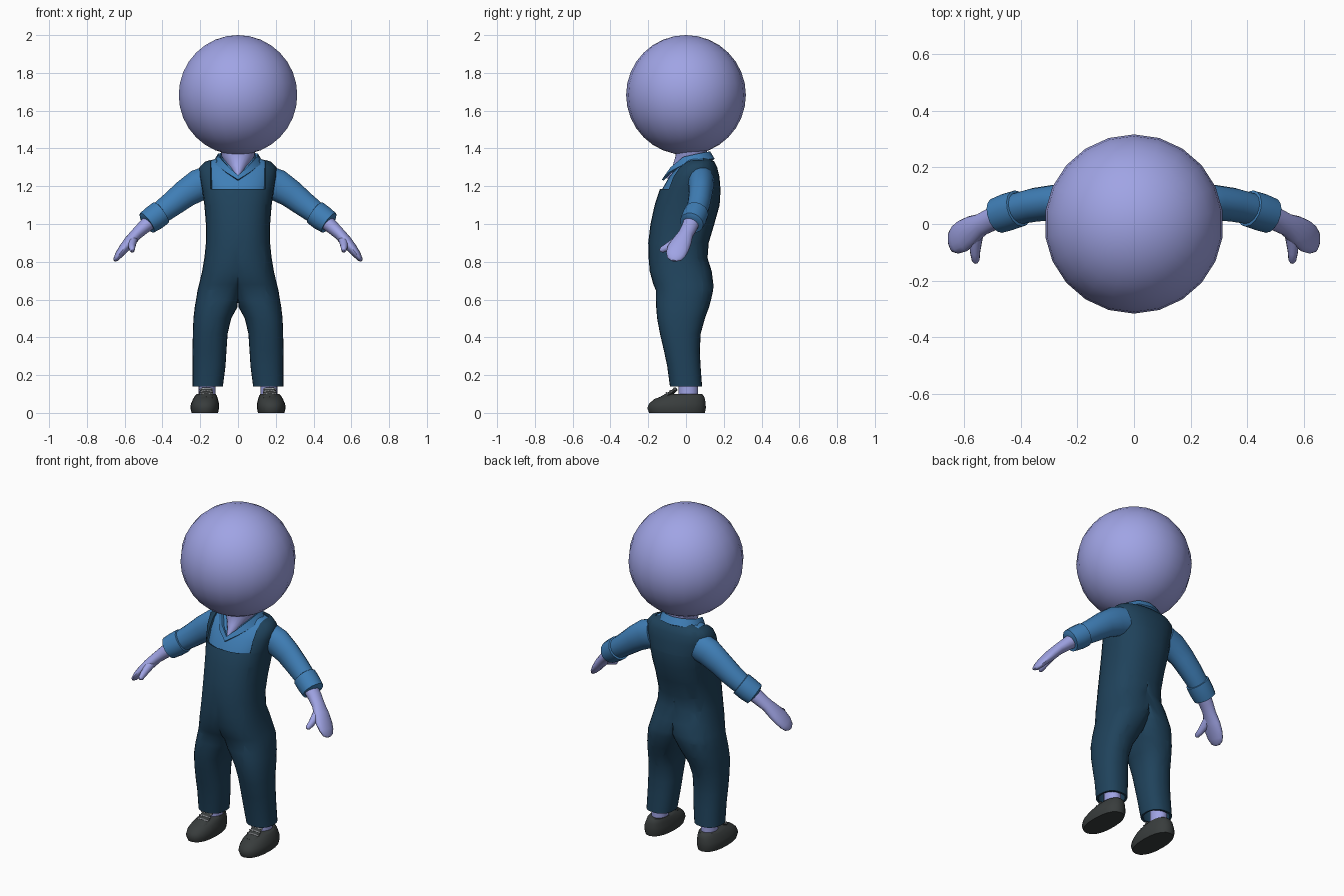
import bpy, bmesh, math
from mathutils import Vector

cube = bpy.data.objects.get("Cube")
if cube:
    bpy.data.objects.remove(cube, do_unlink=True)


def material(name, rgb):
    m = bpy.data.materials.new(name)
    m.use_nodes = True
    col = (*rgb, 1)
    m.diffuse_color = col
    m.node_tree.nodes["Principled BSDF"].inputs["Base Color"].default_value = col
    return m


SKIN = material("lavender skin", (0.35, 0.37, 0.78))
SHIRT = material("blue shirt", (0.05, 0.21, 0.47))
DENIM = material("dark denim", (0.014, 0.055, 0.105))
SHOE = material("charcoal shoe", (0.04, 0.046, 0.046))
LACE = material("pale lace", (0.6, 0.62, 0.66))


def finish(name, bm, mat, mirror=False, thick=0, angle=45):
    """Turn a bmesh into a smooth shaded object, with optional mirror and thickness."""
    mesh = bpy.data.meshes.new(name)
    bm.to_mesh(mesh)
    bm.free()
    mesh.materials.append(mat)
    ob = bpy.data.objects.new(name, mesh)
    bpy.context.collection.objects.link(ob)
    if mirror:
        mod = ob.modifiers.new("Mirror", "MIRROR")
        mod.merge_threshold = 0.0005
    if thick:
        mod = ob.modifiers.new("Solidify", "SOLIDIFY")
        mod.thickness = thick
        mod.offset = -1
    bpy.ops.object.select_all(action="DESELECT")
    ob.select_set(True)
    bpy.context.view_layer.objects.active = ob
    bpy.ops.object.convert(target="MESH")
    bpy.ops.object.shade_smooth_by_angle(angle=math.radians(angle))
    return ob


def loft(rings, caps=True, closed=True):
    bm = bmesh.new()
    rows = [[bm.verts.new(p) for p in ring] for ring in rings]
    n = len(rows[0])
    for a, b in zip(rows, rows[1:]):
        for i in range(n if closed else n - 1):
            j = (i + 1) % n
            bm.faces.new((a[i], a[j], b[j], b[i]))
    if caps:
        bm.faces.new(rows[0][::-1])
        bm.faces.new(rows[-1])
    return bm


def level_ring(z, cx, rx, front, back, power=2.3, inset=0, half=False, n=28):
    """Horizontal rounded ring; half clamps it to the model's left side."""
    cy, ry = (front + back) / 2, (back - front) / 2 - inset
    pts = []
    for i in range(n):
        c, s = math.cos(math.tau * i / n), math.sin(math.tau * i / n)
        x = cx + (rx - inset) * math.copysign(abs(c) ** (2 / power), c)
        y = cy + ry * math.copysign(abs(s) ** (2 / power), s)
        if half and x < 0.0005:
            x = 0
        pts.append((x, y, z))
    return pts


def tube(path, ref=(0, 1, 0), n=16):
    """Loft along points given as (x, y, z, half width, half thickness)."""
    centres = [Vector(p[:3]) for p in path]
    rings = []
    for k, p in enumerate(path):
        t = (centres[min(k + 1, len(path) - 1)] - centres[max(k - 1, 0)]).normalized()
        side = Vector(ref) - t * t.dot(Vector(ref))
        side.normalize()
        up = t.cross(side)
        rings.append([centres[k] + side * p[3] * math.cos(math.tau * i / n)
                      + up * p[4] * math.sin(math.tau * i / n) for i in range(n)])
    return loft(rings)


# Head
bm = bmesh.new()
bmesh.ops.create_uvsphere(bm, u_segments=22, v_segments=16, radius=0.317)
bmesh.ops.translate(bm, verts=bm.verts, vec=(0, 0, 1.683))
finish("head", bm, SKIN)

# Neck, with the chest skin showing in the collar opening
neck = [(1.24, 0.012, -0.105, 0.0), (1.27, 0.03, -0.095, 0.08), (1.31, 0.058, -0.07, 0.1),
        (1.36, 0.088, -0.055, 0.11), (1.46, 0.1, -0.06, 0.11)]
finish("neck", loft([level_ring(z, 0, w, f, b, 2) for z, w, f, b in neck]), SKIN)

# Overalls: height, half centre, half width, front, back
BODY = [
    (0.14, 0.16, 0.080, -0.085, 0.085), (0.25, 0.153, 0.087, -0.1, 0.077),
    (0.33, 0.151, 0.090, -0.117, 0.073), (0.42, 0.147, 0.092, -0.138, 0.078),
    (0.50, 0.136, 0.100, -0.153, 0.1), (0.56, 0.116, 0.113, -0.158, 0.122),
    (0.60, 0.1, 0.122, -0.16, 0.133), (0.65, 0.08, 0.134, -0.16, 0.144),
    (0.68, 0.06, 0.146, -0.173, 0.145), (0.75, 0.035, 0.155, -0.192, 0.136),
    (0.82, 0.01, 0.168, -0.198, 0.114), (0.90, 0, 0.170, -0.2, 0.12),
    (1.00, 0, 0.170, -0.188, 0.15), (1.10, 0, 0.178, -0.166, 0.178),
    (1.18, 0, 0.190, -0.14, 0.183), (1.25, 0, 0.203, -0.1, 0.177),
    (1.30, 0, 0.203, -0.06, 0.165), (1.33, 0, 0.175, -0.025, 0.15),
    (1.35, 0, 0.11, -0.01, 0.125),
]
bm = loft([level_ring(*r, half=True) for r in BODY], caps=False)
inner = [f for f in bm.faces if all(v.co.x == 0 for v in f.verts)]
bmesh.ops.delete(bm, geom=inner, context="FACES")
BIB_TOP, STRAP_IN, STRAP_BACK = 1.185, 0.145, 0.09
for axis, value in ((2, BIB_TOP), (0, STRAP_IN), (1, STRAP_BACK)):
    point = Vector((0, 0, 0))
    point[axis] = value
    normal = Vector((0, 0, 0))
    normal[axis] = 1
    bmesh.ops.bisect_plane(bm, geom=bm.verts[:] + bm.edges[:] + bm.faces[:],
                           plane_co=point, plane_no=normal)
opening = []
for f in bm.faces:
    c = f.calc_center_median()
    if c.z > BIB_TOP and c.x < STRAP_IN and c.y < STRAP_BACK:
        opening.append(f)
bmesh.ops.delete(bm, geom=opening, context="FACES")
finish("overalls", bm, DENIM, mirror=True, thick=0.012)

# Shirt body just inside the overalls
finish("shirt_body", loft([level_ring(*r, inset=0.011) for r in BODY if r[0] > 1.05]), SHIRT)

# Folded collar, from the front opening round to the back
lower = [(0, -0.128, 1.235), (0.065, -0.088, 1.275), (0.118, -0.015, 1.315),
         (0.128, 0.07, 1.335), (0.075, 0.135, 1.345), (0, 0.152, 1.345)]
upper = [(0, -0.112, 1.258), (0.048, -0.082, 1.3), (0.1, -0.015, 1.355),
         (0.106, 0.06, 1.372), (0.062, 0.112, 1.382), (0, 0.128, 1.384)]
finish("collar", loft([lower, upper], caps=False, closed=False), SHIRT, mirror=True, thick=0.012)

# Sleeves and rolled cuffs
finish("sleeves", tube([
    (0.15, 0.08, 1.225, 0.07, 0.085), (0.21, 0.08, 1.205, 0.068, 0.084),
    (0.28, 0.077, 1.16, 0.062, 0.074), (0.35, 0.068, 1.105, 0.06, 0.066),
    (0.41, 0.055, 1.06, 0.056, 0.06), (0.46, 0.04, 1.02, 0.054, 0.056)]), SHIRT, mirror=True)
finish("cuffs", tube([
    (0.405, 0.056, 1.062, 0.052, 0.055), (0.408, 0.055, 1.06, 0.066, 0.068),
    (0.445, 0.043, 1.032, 0.067, 0.068), (0.482, 0.03, 1.006, 0.064, 0.063),
    (0.484, 0.029, 1.004, 0.045, 0.045)]), SHIRT, mirror=True, angle=50)

# Forearms with mitten hands, and thumbs
finish("hands", tube([
    (0.45, 0.035, 1.025, 0.045, 0.042), (0.5, 0.018, 0.982, 0.042, 0.036),
    (0.54, -0.002, 0.945, 0.04, 0.031), (0.575, -0.022, 0.905, 0.052, 0.031),
    (0.605, -0.042, 0.87, 0.058, 0.026), (0.63, -0.055, 0.838, 0.052, 0.021),
    (0.646, -0.062, 0.815, 0.038, 0.014), (0.653, -0.064, 0.805, 0.015, 0.006)]),
    SKIN, mirror=True)
finish("thumbs", tube([
    (0.55, -0.015, 0.93, 0.022, 0.022), (0.56, -0.06, 0.9, 0.023, 0.025),
    (0.562, -0.1, 0.877, 0.018, 0.02), (0.56, -0.128, 0.863, 0.014, 0.016),
    (0.559, -0.138, 0.858, 0.006, 0.006)], ref=(1, 0, 0), n=12), SKIN, mirror=True)

# Ankles
ankle = [level_ring(z, 0.165, 0.045, -0.04, 0.065, 2, n=14) for z in (0.07, 0.22)]
finish("ankles", loft(ankle), SKIN, mirror=True)

# Shoes: height, centre, half width, front, back
SHOES = [(0, 0.176, 0.07, -0.195, 0.1), (0.025, 0.176, 0.076, -0.205, 0.105),
         (0.05, 0.175, 0.074, -0.195, 0.104), (0.075, 0.172, 0.065, -0.165, 0.1),
         (0.09, 0.17, 0.058, -0.12, 0.094), (0.1, 0.168, 0.05, -0.085, 0.085)]
finish("shoes", loft([level_ring(*r, n=20) for r in SHOES]), SHOE, mirror=True, angle=50)

# Shoe tongues rising to the trouser hem, with laces across
finish("tongues", tube([
    (0.168, -0.13, 0.075, 0.038, 0.012), (0.168, -0.085, 0.1, 0.036, 0.013),
    (0.167, -0.05, 0.128, 0.032, 0.01)], ref=(1, 0, 0), n=12), SHOE, mirror=True)
for k in range(3):
    y, z = -0.104 + 0.02 * k, 0.106 + 0.012 * k
    finish(f"lace_{k + 1}", tube([
        (0.132, y + 0.006, z - 0.006, 0.004, 0.004), (0.168, y, z, 0.004, 0.004),
        (0.204, y + 0.006, z - 0.006, 0.004, 0.004)], n=6), LACE, mirror=True)
